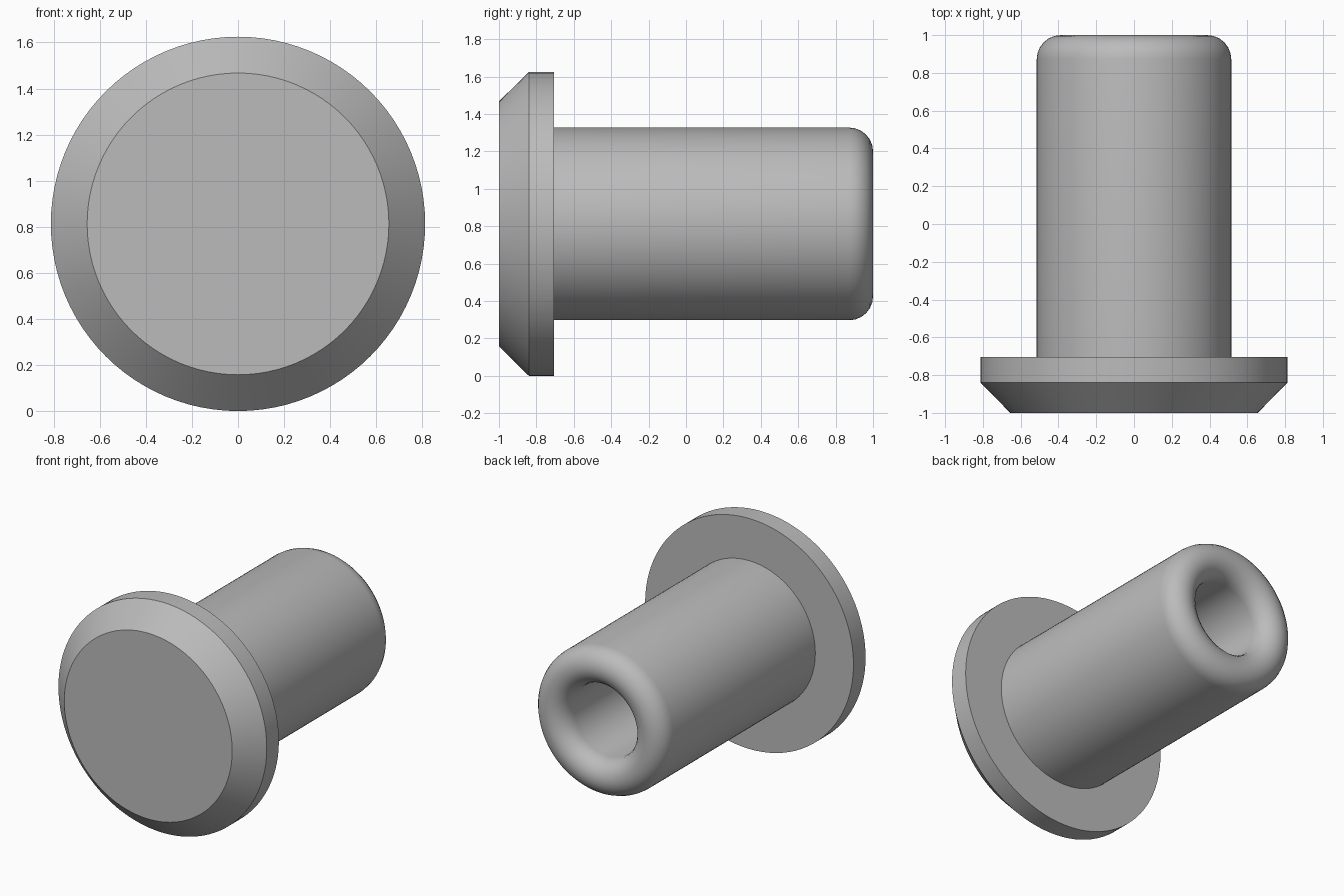
import bpy, bmesh
from math import sin, cos, pi, radians
from mathutils import Matrix, Vector

cube = bpy.data.objects.get("Cube")
if cube:
    bpy.data.objects.remove(cube, do_unlink=True)

HEAD_R, FACE_R, SHAFT_R, BORE_R = 0.8125, 0.655, 0.515, 0.26
HEAD_BACK, TIP, STEPS, SEGMENTS = -0.705, 1.0, 12, 96

# Plain grey material
grey = bpy.data.materials.new("plain_grey")
grey.use_nodes = True
colour = (0.5, 0.5, 0.5, 1)
grey.diffuse_color = colour
grey.node_tree.nodes["Principled BSDF"].inputs["Base Color"].default_value = colour

# Half section as (radius, y): chamfered head, shaft, rounded lip, bore
lip = (SHAFT_R - BORE_R) / 2
middle = (SHAFT_R + BORE_R) / 2
profile = [(0, -1), (FACE_R, -1), (HEAD_R, -0.84), (HEAD_R, HEAD_BACK), (SHAFT_R, HEAD_BACK)]
for i in range(STEPS + 1):
    a = pi * i / STEPS
    profile.append((middle + lip * cos(a), TIP - lip + lip * sin(a)))
profile += [(BORE_R, HEAD_BACK), (0, HEAD_BACK)]

# Revolve the section about the y axis
bm = bmesh.new()
verts = [bm.verts.new((r, y, 0)) for r, y in profile]
edges = [bm.edges.new(pair) for pair in zip(verts, verts[1:])]
bmesh.ops.spin(bm, geom=verts + edges, cent=(0, 0, 0), axis=(0, 1, 0),
               angle=2 * pi, steps=SEGMENTS, use_merge=True)
bmesh.ops.remove_doubles(bm, verts=bm.verts, dist=0.0001)
bmesh.ops.recalc_face_normals(bm, faces=bm.faces)
bmesh.ops.transform(bm, matrix=Matrix.Translation(Vector((0, 0, HEAD_R))), verts=bm.verts)

mesh = bpy.data.meshes.new("flanged_sleeve")
bm.to_mesh(mesh)
bm.free()
mesh.materials.append(grey)
sleeve = bpy.data.objects.new("flanged_sleeve", mesh)
bpy.context.collection.objects.link(sleeve)

# Smooth round surfaces, sharp rims
bpy.ops.object.select_all(action='DESELECT')
sleeve.select_set(True)
bpy.context.view_layer.objects.active = sleeve
bpy.ops.object.shade_smooth_by_angle(angle=radians(30))
